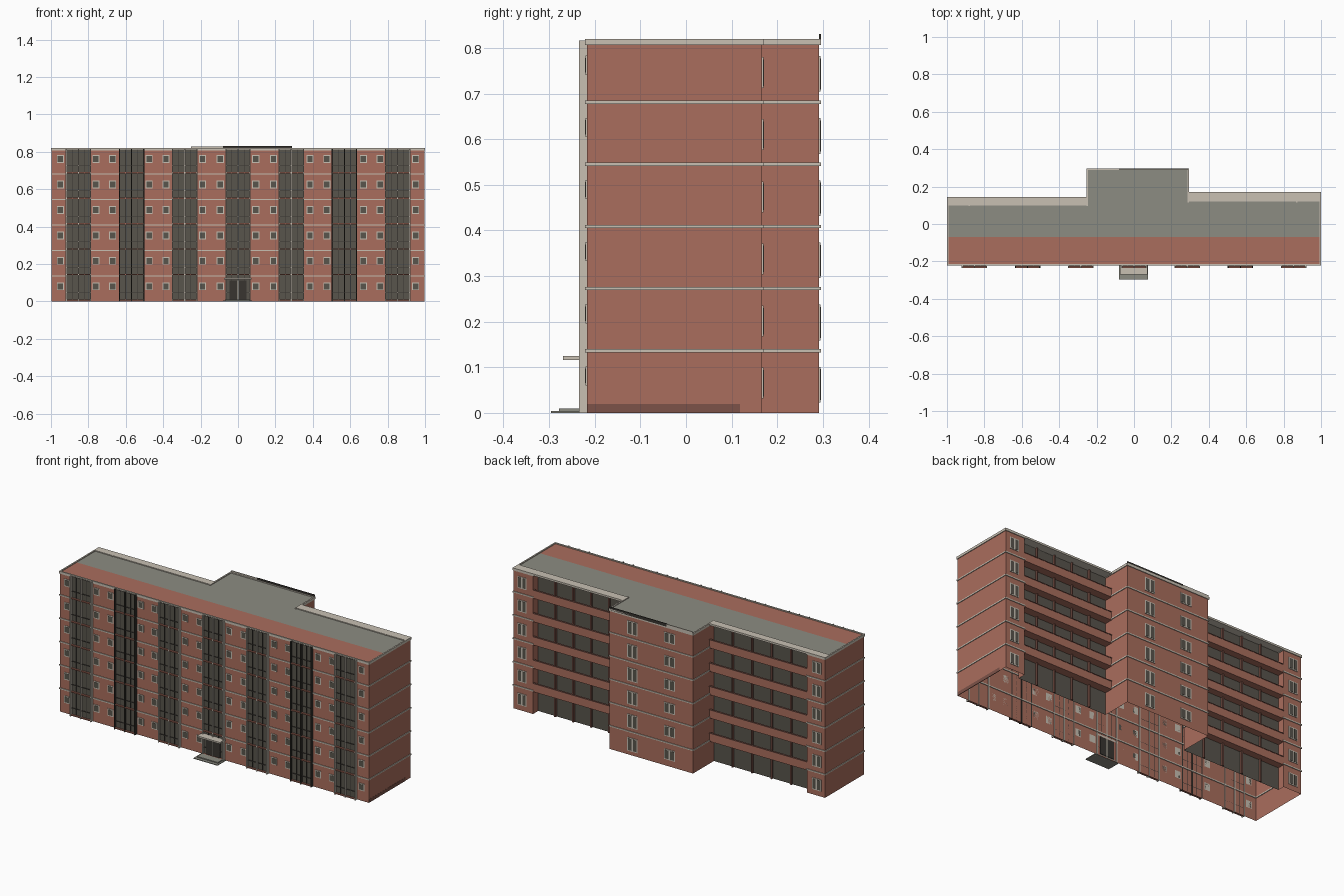
import bpy, bmesh

cube = bpy.data.objects.get("Cube")
if cube:
    bpy.data.objects.remove(cube)


def material(name, r, g, b):
    m = bpy.data.materials.new(name)
    m.use_nodes = True
    m.diffuse_color = (r, g, b, 1)
    m.node_tree.nodes["Principled BSDF"].inputs["Base Color"].default_value = (r, g, b, 1)
    return m


BRICK = material("brick", .40, .155, .11)
STONE = material("pale stone", .58, .53, .45)
ROOF = material("roof grey", .265, .262, .225)
GLASS = material("dark glazing", .098, .089, .072)
FRAME = material("dark frame", .04, .036, .03)
PLINTH = material("dark brick", .20, .085, .065)


def finish(name, bm, *mats):
    mesh = bpy.data.meshes.new(name)
    bm.to_mesh(mesh)
    bm.free()
    for m in mats:
        mesh.materials.append(m)
    obj = bpy.data.objects.new(name, mesh)
    bpy.context.collection.objects.link(obj)
    return obj


def boxes(name, mat, items):
    """One object made of boxes given as (x0, x1, y0, y1, z0, z1)."""
    bm = bmesh.new()
    for x0, x1, y0, y1, z0, z1 in items:
        vs = bmesh.ops.create_cube(bm, size=1)["verts"]
        for v in vs:
            v.co = (x1 if v.co.x > 0 else x0, y1 if v.co.y > 0 else y0, z1 if v.co.z > 0 else z0)
    return finish(name, bm, mat)


FLOORS, STOREY, TOP, FRONT = 6, .1362, .813, -.217
END, SPLIT = .996, -.07
BLOCK0, BLOCK1, BLOCK_BACK = -.25, .29, .292
# Wings: balcony x range, recessed wall y, outer y
WINGS = [(-.88, BLOCK0, .10, .141), (BLOCK1, .87, .12, .167)]
(lx0, lx1, lwall, lback), (rx0, rx1, rwall, rback) = WINGS

# Outer walls: open shell, glazed behind the balconies
outline = [(-END, FRONT), (END, FRONT), (END, rback), (rx1, rback), (rx1, rwall),
           (rx0, rwall), (rx0, BLOCK_BACK), (lx1, BLOCK_BACK), (lx1, lwall),
           (lx0, lwall), (lx0, lback), (-END, lback)]
edges = list(zip(outline, outline[1:] + outline[:1]))


def is_recess(a, b):
    return a[1] == b[1] and a[1] in (lwall, rwall)


bm = bmesh.new()
for a, b in edges:
    f = bm.faces.new([bm.verts.new((*p, z)) for p, z in ((a, 0), (b, 0), (b, TOP), (a, TOP))])
    f.material_index = int(is_recess(a, b))
bmesh.ops.remove_doubles(bm, verts=bm.verts, dist=.0001)
finish("outer_walls", bm, BRICK, GLASS)

# Roof
boxes("roof_front_strip", BRICK, [(-END, END, FRONT, SPLIT, TOP - .006, TOP + .002)])
boxes("roof_deck", ROOF, [(-END, lx1, SPLIT, lwall, TOP - .006, TOP + .002),
                          (lx1, rx0, SPLIT, BLOCK_BACK, TOP - .006, TOP + .002),
                          (rx0, END, SPLIT, rwall, TOP - .006, TOP + .002)])
boxes("balcony_canopies", STONE, [(-1, lx1, lwall, lback + .004, TOP - .004, TOP + .007),
                                  (rx0, 1, rwall, rback + .004, TOP - .004, TOP + .007)])
boxes("roof_back_upstand", FRAME, [(-.08, BLOCK1, .291, .296, TOP, .83)])
boxes("roof_back_coping", STONE, [(BLOCK0, -.08, .291, .296, TOP, .828)])

# Storey bands and roof rim, following the walls
bands = []
for a, b in edges:
    if is_recess(a, b):
        continue
    xs, ys = sorted((a[0], b[0])), sorted((a[1], b[1]))
    for k in range(1, FLOORS + 1):
        z, h = (k * STOREY, .0035) if k < FLOORS else (TOP, .007)
        bands.append((xs[0] - .004, xs[1] + .004, ys[0] - .004, ys[1] + .004, z - h, z + h))
boxes("storey_bands", STONE, bands)

# Plinth on the end wall
boxes("end_plinth", PLINTH, [(END - .002, END + .001, FRONT, .118, 0, .02)])

# Tall glazed bays on the front
PITCH, HALF = .2845, .065
glazing, fins, mullions, ledges, sills = [], [], [], [], []
for i in range(-3, 4):
    c = i * PITCH
    glazing.append((c - HALF, c + HALF, -.224, FRONT - .001, .006, TOP))
    dark = abs(i) == 2
    for dx in (-HALF, 0, HALF):
        (mullions if dark else fins).append((c + dx - .003, c + dx + .003, -.235, FRONT + .003, 0, TOP + .003))
    for dx in (-HALF / 2, HALF / 2):
        mullions.append((c + dx - .0015, c + dx + .0015, -.228, FRONT, .006, TOP))
    for k in range(FLOORS):
        z = k * STOREY
        ledges.append((c - HALF, c + HALF, -.234, FRONT, z + .004, z + .010))
        mullions.append((c - HALF, c + HALF, -.228, FRONT, z + .045, z + .048))
boxes("bay_glazing", GLASS, glazing)
boxes("bay_fins", STONE, fins)
boxes("bay_mullions", FRAME, mullions)
boxes("bay_ledges", BRICK, ledges)

# Windows: pale frame plate with one or two panes
frames, panes = [], []


def window(x, y, z, w, h, side, lights=1):
    def plate(x0, x1, z0, z1, depth):
        ya, yb = sorted((y, y + side * depth))
        return (x0, x1, ya, yb, z0, z1)
    frames.append(plate(x - w / 2, x + w / 2, z - h / 2, z + h / 2, .003))
    step = w / lights
    for n in range(lights):
        x0 = x - w / 2 + n * step
        panes.append(plate(x0 + .005, x0 + step - .005, z - h / 2 + .005, z + h / 2 - .005, .004))


for k in range(FLOORS):
    z = k * STOREY
    for x in (.095, .19, .385, .475, .67, .76, .95):
        for s in (-1, 1):
            window(s * x, FRONT, z + .081, .038, .042, -1)
    window(.14, BLOCK_BACK, z + .062, .066, .078, 1, 2)
    window(-.10, BLOCK_BACK, z + .068, .070, .060, 1, 2)
    window(-.943, lback, z + .065, .058, .068, 1, 2)
    window(.940, rback, z + .065, .058, .068, 1, 2)
boxes("window_frames", STONE, frames)
boxes("window_panes", GLASS, panes)

# Rear balconies
slabs, parapets, lines, posts = [], [], [], []
for x0, x1, wall, back in WINGS:
    for k in range(1, FLOORS):
        z = k * STOREY
        slabs.append((x0, x1, wall, back, z - .006, z + .004))
        parapets.append((x0, x1, back - .008, back, z - .006, z + .042))
        lines.append((x0, x1, back - .009, back + .002, z + .040, z + .044))
    for n in range(1, 5):
        x = x0 + (x1 - x0) * n / 5
        posts.append((x - .004, x + .004, wall, wall + .012, 0, TOP))
boxes("balcony_slabs", BRICK, slabs)
boxes("balcony_parapets", BRICK, parapets)
boxes("balcony_copings", PLINTH, lines)
boxes("balcony_dividers", PLINTH, posts)

# Entrance
boxes("entrance_canopy", STONE, [(-.075, .072, -.27, FRONT, .116, .125)])
boxes("entrance_door", FRAME, [(-.045, .045, -.229, FRONT + .003, .01, .112)])
boxes("entrance_steps", ROOF, [(-.08, .075, -.296, FRONT, 0, .004),
                               (-.07, .065, -.278, FRONT, .004, .010)])
